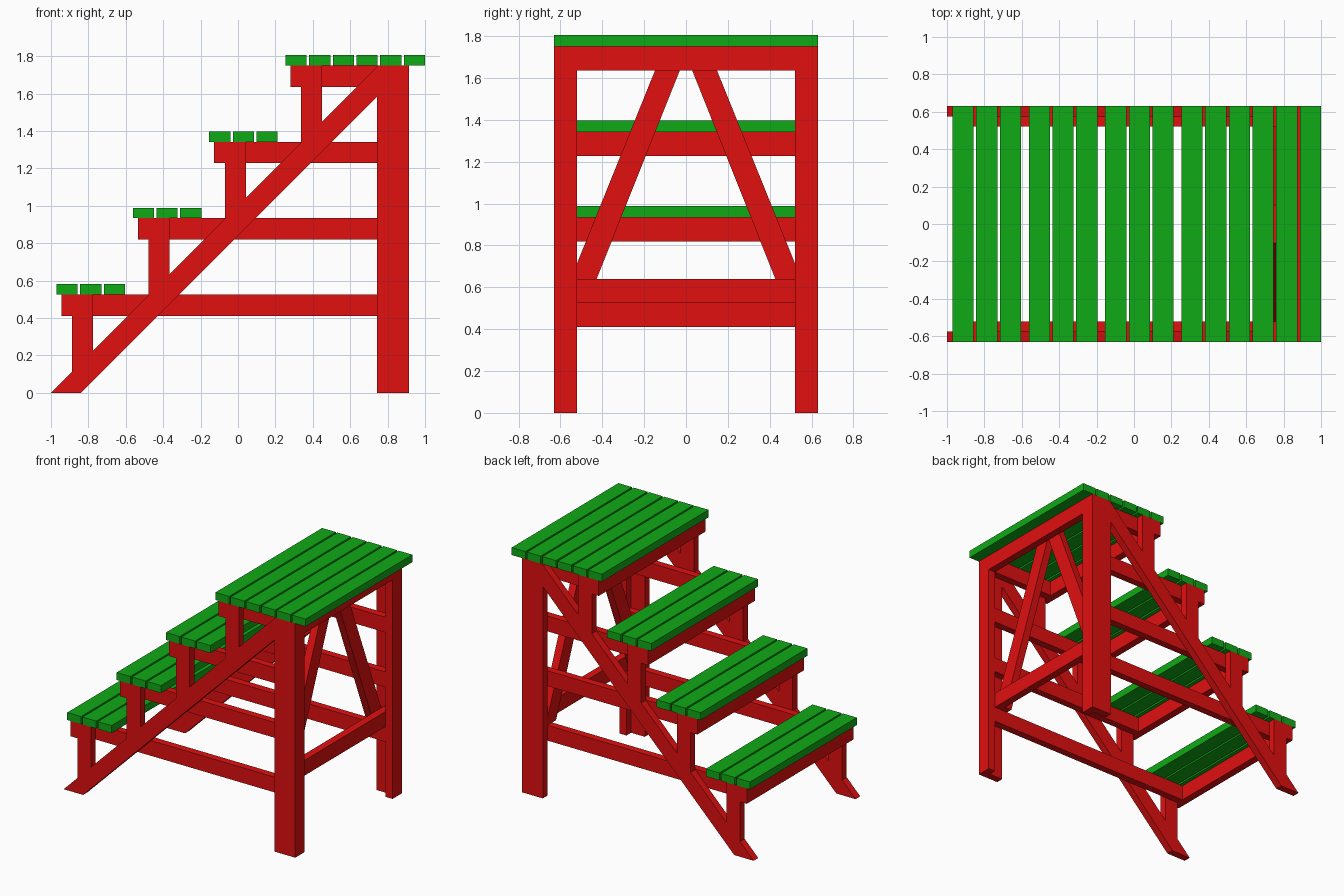
import bpy, bmesh

if "Cube" in bpy.data.objects:
    bpy.data.objects.remove(bpy.data.objects["Cube"])

def paint(name, rgb):
    m = bpy.data.materials.new(name)
    m.diffuse_color = (*rgb, 1)
    m.use_nodes = True
    m.node_tree.nodes["Principled BSDF"].inputs["Base Color"].default_value = m.diffuse_color
    return m

RED = paint("red_paint", (0.75, 0.005, 0.005))
GREEN = paint("green_paint", (0.005, 0.4, 0.008))

def prism(name, pts, axis, a, b, mat=RED):
    """Extrude a profile from a to b: axis 'y' takes (x, z), axis 'x' takes (y, z)."""
    bm = bmesh.new()
    place = (lambda p, t: (p[0], t, p[1])) if axis == 'y' else (lambda p, t: (t, p[0], p[1]))
    face = bm.faces.new([bm.verts.new(place(p, a)) for p in pts])
    ext = bmesh.ops.extrude_face_region(bm, geom=[face])
    d = (0, b - a, 0) if axis == 'y' else (b - a, 0, 0)
    bmesh.ops.translate(bm, vec=d, verts=[v for v in ext["geom"] if isinstance(v, bmesh.types.BMVert)])
    bmesh.ops.recalc_face_normals(bm, faces=bm.faces)
    me = bpy.data.meshes.new(name)
    bm.to_mesh(me)
    bm.free()
    me.materials.append(mat)
    ob = bpy.data.objects.new(name, me)
    bpy.context.collection.objects.link(ob)
    return ob

def board(name, x0, x1, y0, y1, z0, z1, mat=RED):
    return prism(name, [(x0, z0), (x1, z0), (x1, z1), (x0, z1)], 'y', y0, y1, mat)

def mirror_y(ob):
    m = ob.modifiers.new("mirror", 'MIRROR')
    m.use_axis = (False, True, False)
    m.use_clip = False
    m.use_mirror_merge = False

OUT, MID, INN = 0.63, 0.575, 0.52   # outer face, board seam, inner face (y)
XP, XM, XB = 0.743, 0.857, 0.914    # back post depths (x)
TOP, W, STEP = 1.75, 0.114, 0.4083  # frame height, board width, step spacing

# sloping stringers
mirror_y(prism("stringer", [(-1, 0), (-0.84, 0), (XP, 1.583), (XP, TOP - 0.007)], 'y', MID, OUT))

# L-shaped back posts
mirror_y(board("back_post_side", XP, XB, MID, OUT, 0, TOP))
mirror_y(board("back_post_inner", XM, XB, INN, MID, 0, TOP))

# steps: upright, long side beam, front cross beam and planks
for i in range(4):
    s = i * STEP
    top = 0.525 + s
    x0, x1 = -0.887 + s, -0.775 + s
    mirror_y(prism("step_upright", [(x0, x0 + 1), (x1, x1 + 1), (x1, top), (x0, top)], 'y', MID, OUT))
    mirror_y(board("side_beam", x0, XM, INN, MID, top - W, top))
    board("step_cross_beam", x0 - 0.057, x0, -OUT, OUT, top - W, top)
    for k in range(6 if i == 3 else 3):
        px = -0.9705 + s + k * 0.1265
        board("plank", px, px + 0.113, -OUT, OUT, top, top + 0.056, GREEN)

# back frame: top beam, lower rail and diagonal braces
board("back_top_beam", XM, XB, -INN, INN, TOP - W, TOP)
board("back_rail", 0.8, XM, -MID, MID, 0.525, 0.525 + W)
mirror_y(prism("back_brace", [(0.473, 0.525), (MID, 0.525), (MID, 0.58), (0.102, TOP),
                              (0, TOP), (0, 1.71)], 'x', XP, 0.8))
